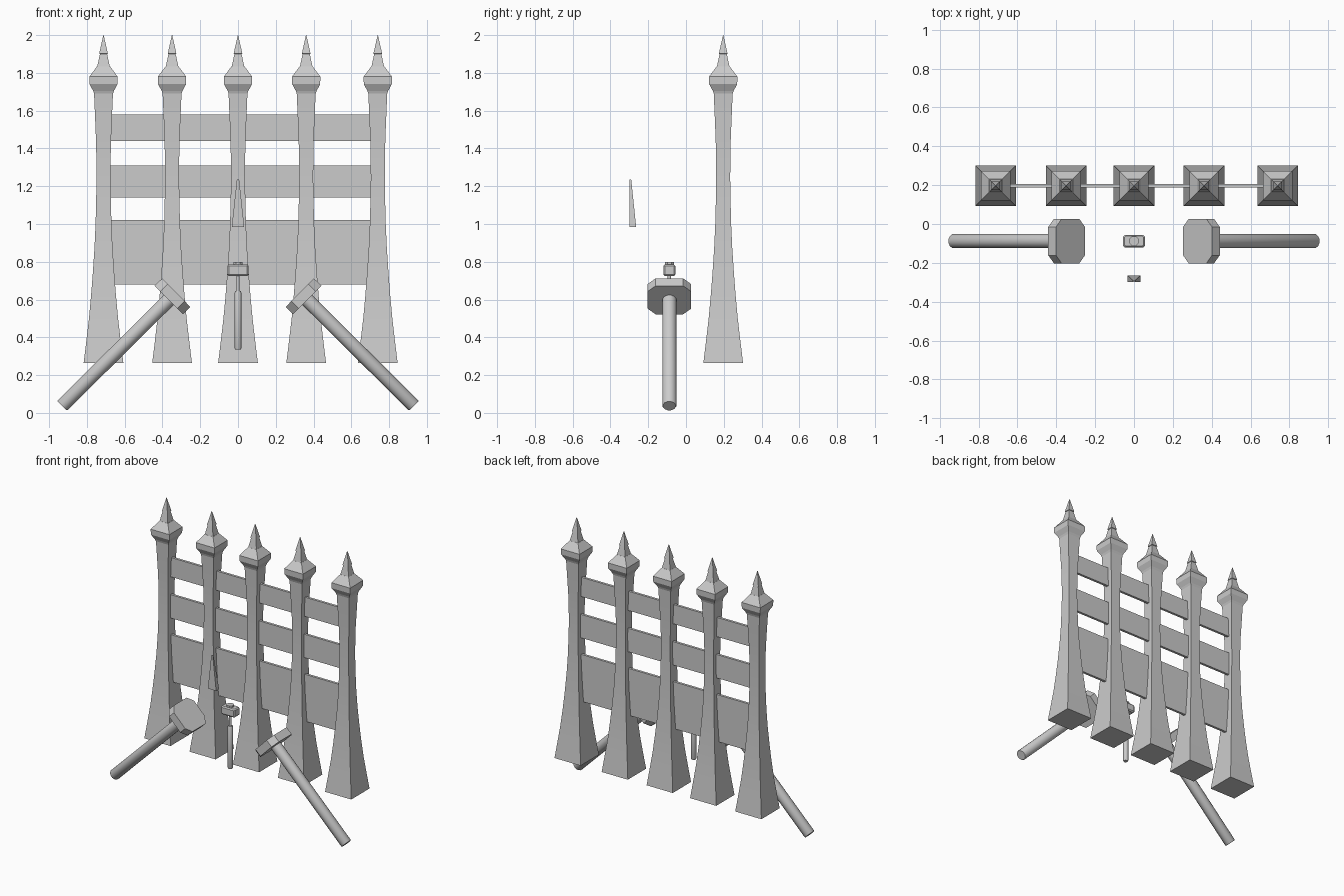
import bpy, math
from mathutils import Matrix, Vector

if "Cube" in bpy.data.objects:
    bpy.data.objects.remove(bpy.data.objects["Cube"])

grey = bpy.data.materials.new("grey")
grey.diffuse_color = (0.6, 0.6, 0.6, 1)
grey.use_nodes = True
grey.node_tree.nodes["Principled BSDF"].inputs["Base Color"].default_value = grey.diffuse_color


def loft(name, rings, matrix=Matrix(), smooth=False):
    """Solid skinned through rings of points, capped at both ends."""
    n = len(rings[0])
    verts = [p for ring in rings for p in ring]
    faces = [list(range(n))[::-1], [len(verts) - n + i for i in range(n)]]
    for r in range(len(rings) - 1):
        for i in range(n):
            j = (i + 1) % n
            faces.append([r * n + i, r * n + j, (r + 1) * n + j, (r + 1) * n + i])
    mesh = bpy.data.meshes.new(name)
    mesh.from_pydata(verts, [], faces)
    mesh.materials.append(grey)
    obj = bpy.data.objects.new(name, mesh)
    obj.matrix_world = matrix
    bpy.context.collection.objects.link(obj)
    if smooth:
        bpy.ops.object.select_all(action='DESELECT')
        obj.select_set(True)
        bpy.context.view_layer.objects.active = obj
        bpy.ops.object.shade_smooth_by_angle(angle=math.radians(32))
    return obj


def rect(hx, hy, z, cy=0):
    return [(-hx, cy - hy, z), (hx, cy - hy, z), (hx, cy + hy, z), (-hx, cy + hy, z)]


def cut_rect(hx, hy, z, c):
    """Rectangle with its corners cut off."""
    return [(-hx + c, -hy, z), (hx - c, -hy, z), (hx, -hy + c, z), (hx, hy - c, z),
            (hx - c, hy, z), (-hx + c, hy, z), (-hx, hy - c, z), (-hx, -hy + c, z)]


def circle(r, z, n=12):
    return [(r * math.cos(math.tau * (i + .5) / n), r * math.sin(math.tau * (i + .5) / n), z)
            for i in range(n)]


# Fence posts: flared square column, flanged cap and two-stage spike
POST_Y = 0.197
post_profile = [(.265, .105), (.38, .091), (.50, .077), (.62, .066), (.735, .057),
                (.87, .048), (1.0, .042), (1.12, .039), (1.24, .037), (1.36, .038),
                (1.45, .040), (1.55, .044), (1.62, .047), (1.69, .050)]
cap_profile = [(1.69, .050), (1.705, .055), (1.74, .074), (1.78, .075), (1.835, .034)]
spike_profile = [(1.83, .034), (1.90, .019), (1.902, .023), (2.0, .001)]
for x in (-.712, -.349, 0, .361, .740):
    place = Matrix.Translation((x, POST_Y, 0))
    for name, profile in (("post", post_profile), ("post_cap", cap_profile),
                          ("post_spike", spike_profile)):
        loft(name, [rect(h, h, z) for z, h in profile], place, name == "post")

# Fence boards
for z0, z1 in ((.68, 1.02), (1.14, 1.31), (1.44, 1.58)):
    loft("board", [rect(.70, .009, z0), rect(.70, .009, z1)],
         Matrix.Translation((.012, POST_Y, 0)))

# Pair of large leaning mallets
for side in (-1, 1):
    base = Vector((side * .932, -.088, .037))
    top = Vector((side * .347, -.088, .617))
    axis = (top - base).normalized()
    across = Vector((0, 1, 0)).cross(axis)
    turn = Matrix((across, Vector((0, 1, 0)), axis)).transposed().to_4x4()
    length = (top - base).length
    r = .038
    loft("mallet_handle", [circle(r * .9, 0), circle(r, .006), circle(r, length)],
         Matrix.Translation(base) @ turn, True)
    loft("mallet_head", [cut_rect(.106, .115, -.028, .042), cut_rect(.106, .115, .028, .042)],
         Matrix.Translation(top) @ turn)

# Small upright hammer
place = Matrix.Translation((0, -.088, 0))
loft("hammer_handle", [circle(.015, .335), circle(.018, .342), circle(.018, .638),
                       circle(.015, .645)], place, True)
loft("hammer_neck", [circle(.009, .64), circle(.009, .73)], place, True)
loft("hammer_head", [cut_rect(.049, .025, .725, .005), cut_rect(.056, .032, .733, .008),
                     cut_rect(.056, .032, .777, .008), cut_rect(.049, .025, .785, .005)], place)
loft("hammer_peg", [circle(.026, .78, 8), circle(.026, .798, 8)], place)

# Loose wedge with an upright front face
loft("wedge", [rect(.033, .017, .985, -.281), rect(.006, .004, 1.235, -.294)])
